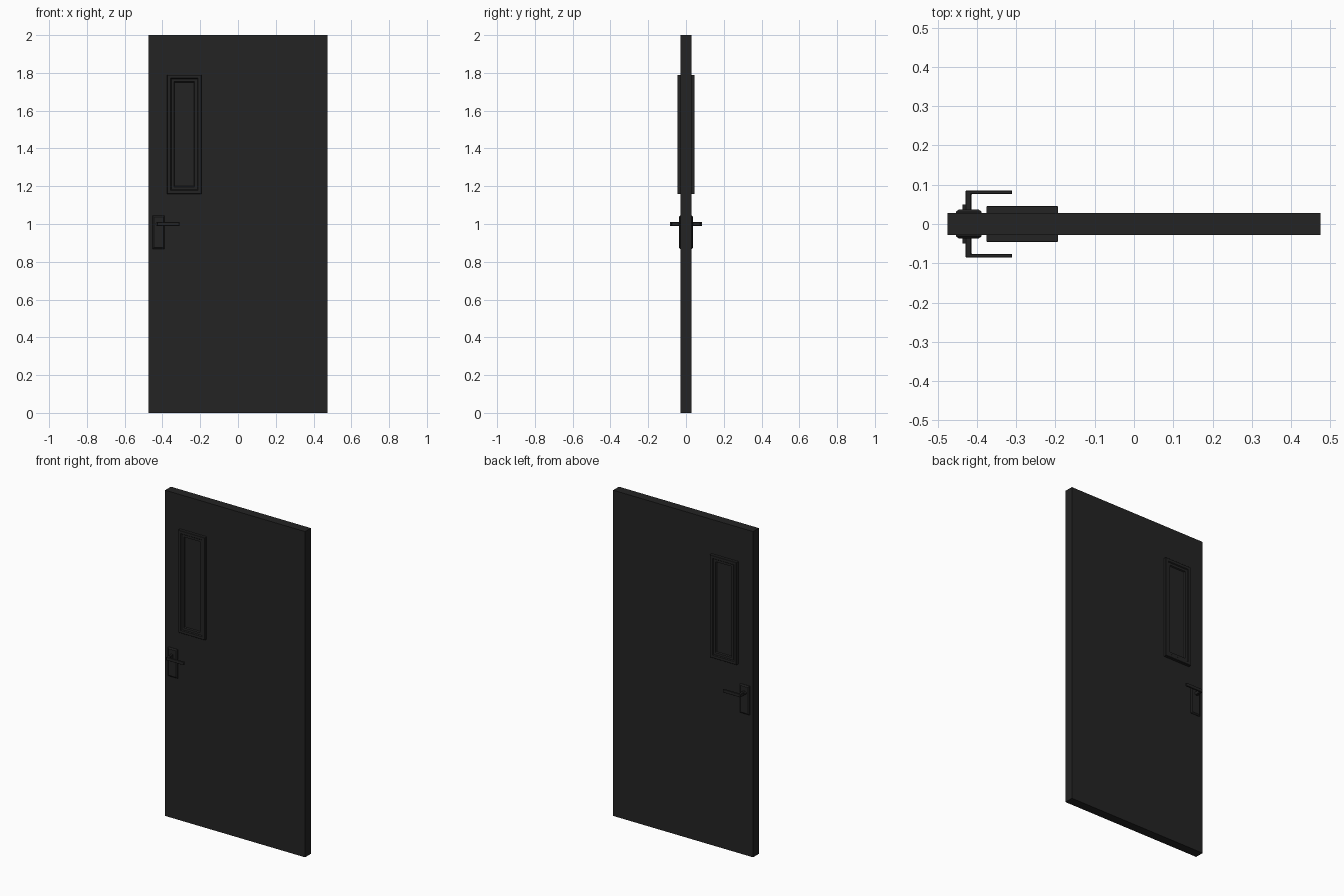
import bpy, bmesh, math
from mathutils import Matrix

if "Cube" in bpy.data.objects:
    bpy.data.objects.remove(bpy.data.objects["Cube"])

black = bpy.data.materials.new("black_paint")
black.diffuse_color = (0.017, 0.017, 0.017, 1)
black.use_nodes = True
black.node_tree.nodes["Principled BSDF"].inputs["Base Color"].default_value = black.diffuse_color


def finish(name, bm, bevel=0.0):
    bmesh.ops.recalc_face_normals(bm, faces=bm.faces)
    me = bpy.data.meshes.new(name)
    bm.to_mesh(me)
    bm.free()
    me.materials.append(black)
    ob = bpy.data.objects.new(name, me)
    bpy.context.collection.objects.link(ob)
    if bevel:
        mod = ob.modifiers.new("bevel", "BEVEL")
        mod.width = bevel
        mod.segments = 1
    return ob


def box(name, x0, x1, y0, y1, z0, z1, bevel=0.0):
    bm = bmesh.new()
    bmesh.ops.create_cube(bm, size=1)
    for v in bm.verts:
        v.co.x = x0 + (v.co.x + 0.5) * (x1 - x0)
        v.co.y = y0 + (v.co.y + 0.5) * (y1 - y0)
        v.co.z = z0 + (v.co.z + 0.5) * (z1 - z0)
    return finish(name, bm, bevel)


def stepped_panel(name, x0, x1, z0, z1, steps, side):
    """Stack of rectangles given as (inset, depth), capped at both ends."""
    bm = bmesh.new()
    rings = []
    for i, y in steps:
        corners = [(x0 + i, z0 + i), (x1 - i, z0 + i), (x1 - i, z1 - i), (x0 + i, z1 - i)]
        rings.append([bm.verts.new((x, side * y, z)) for x, z in corners])
    for a, b in zip(rings, rings[1:]):
        for k in range(4):
            n = (k + 1) % 4
            bm.faces.new((a[k], a[n], b[n], b[k]))
    bm.faces.new(rings[0])
    bm.faces.new(rings[-1])
    return finish(name, bm)


def lever(name, side):
    """L-shaped lever: outline in plan, extruded in height."""
    outline = [(-0.429, 0.03), (-0.414, 0.03), (-0.414, 0.076),
               (-0.31, 0.076), (-0.31, 0.085), (-0.429, 0.085)]
    bm = bmesh.new()
    f = bm.faces.new([bm.verts.new((x, side * y, 0.99)) for x, y in outline])
    ext = bmesh.ops.extrude_face_region(bm, geom=[f])
    for v in ext["geom"]:
        if isinstance(v, bmesh.types.BMVert):
            v.co.z = 1.01
    return finish(name, bm, 0.0015)


def collar(name, side):
    bm = bmesh.new()
    m = Matrix.Translation((-0.427, side * 0.041, 1.0)) @ Matrix.Rotation(math.pi / 2, 4, 'X')
    bmesh.ops.create_cone(bm, cap_ends=True, segments=16, radius1=0.009,
                          radius2=0.009, depth=0.018, matrix=m)
    return finish(name, bm)


# Door slab
box("door_slab", -0.475, 0.475, -0.028, 0.028, 0, 2)

# Same fittings on both faces
for label, side in (("front", -1), ("back", 1)):
    # Window: raised frame stepping down to the pane
    stepped_panel(label + "_window", -0.375, -0.193, 1.16, 1.79,
                  [(0, 0.02), (0, 0.044), (0.002, 0.046), (0.018, 0.046), (0.022, 0.041),
                   (0.036, 0.041), (0.04, 0.034)], side)
    # Handle plate with chamfered rim
    stepped_panel(label + "_handle_plate", -0.453, -0.388, 0.868, 1.045,
                  [(0, 0.02), (0, 0.031), (0.007, 0.037)], side)
    lever(label + "_lever", side)
    collar(label + "_collar", side)
